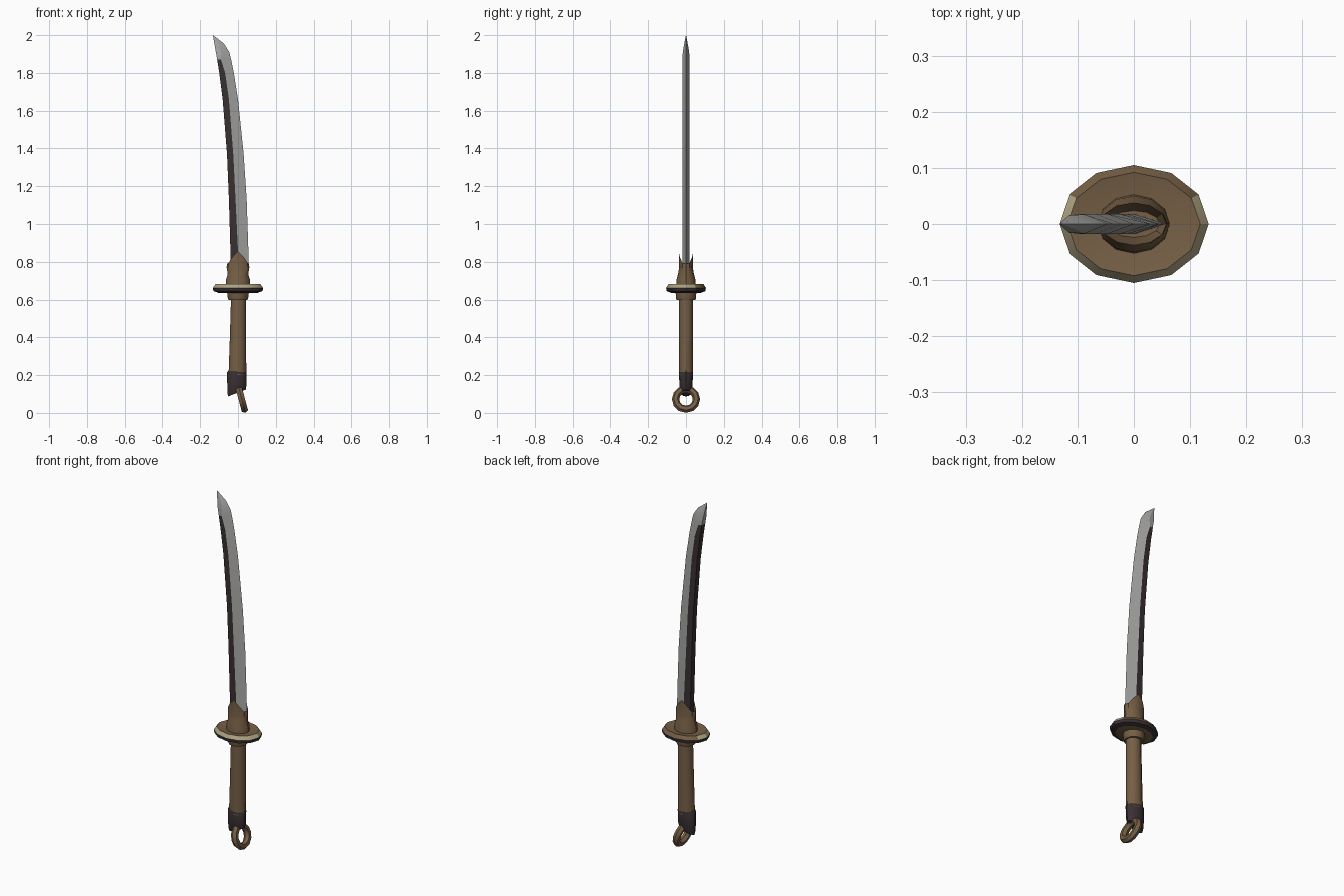
import bpy, bmesh, math

if "Cube" in bpy.data.objects:
    bpy.data.objects.remove(bpy.data.objects["Cube"])


def material(name, r, g, b):
    m = bpy.data.materials.new(name)
    m.diffuse_color = (r, g, b, 1)
    m.use_nodes = True
    m.node_tree.nodes["Principled BSDF"].inputs["Base Color"].default_value = m.diffuse_color
    return m


STEEL = material("light_steel", 0.38, 0.38, 0.37)
DARK = material("dark_iron", 0.04, 0.029, 0.031)
BROWN = material("brown_leather", 0.18, 0.115, 0.06)
TAN = material("worn_tan", 0.42, 0.36, 0.22)


def loft(name, rings, mats, rule=None, angle=35):
    """Skin a list of point rings; rule(row, face) gives the material index."""
    bm = bmesh.new()
    rows = [[bm.verts.new(p) for p in ring] for ring in rings]
    n = len(rows[0])
    tagged = []
    for r, (a, b) in enumerate(zip(rows, rows[1:])):
        for i in range(n):
            j = (i + 1) % n
            tagged.append((bm.faces.new((a[i], a[j], b[j], b[i])), r, i))
    bm.faces.new(rows[0][::-1])
    bm.faces.new(rows[-1])
    if rule:
        for f, r, i in tagged:
            f.material_index = rule(r, i, f)
    bmesh.ops.remove_doubles(bm, verts=bm.verts, dist=1e-5)
    bmesh.ops.recalc_face_normals(bm, faces=bm.faces)
    me = bpy.data.meshes.new(name)
    bm.to_mesh(me)
    bm.free()
    ob = bpy.data.objects.new(name, me)
    bpy.context.collection.objects.link(ob)
    for m in mats:
        me.materials.append(m)
    smooth(ob, angle)
    return ob


def smooth(ob, angle):
    bpy.ops.object.select_all(action='DESELECT')
    ob.select_set(True)
    bpy.context.view_layer.objects.active = ob
    bpy.ops.object.shade_smooth_by_angle(angle=math.radians(angle))


def oval(z, rx, ry, cx=0.0, n=12, zf=None):
    pts = []
    for i in range(n):
        t = 2 * math.pi * i / n
        c, s = math.cos(t), math.sin(t)
        pts.append((cx + rx * c, ry * s, z + (zf(c, s) if zf else 0)))
    return pts


# curved blade: z, spine x, ridge x, edge x, half thickness
sections = [
    (0.70, -0.038, 0.005, 0.056, 0.018),
    (0.86, -0.040, 0.000, 0.055, 0.018),
    (1.13, -0.048, -0.013, 0.046, 0.018),
    (1.37, -0.058, -0.025, 0.030, 0.018),
    (1.66, -0.081, -0.048, 0.000, 0.018),
    (1.80, -0.099, -0.068, -0.022, 0.018),
    (1.87, -0.110, -0.090, -0.036, 0.018),
    (1.91, -0.117, -0.088, -0.046, 0.017),
    (1.955, -0.125, -0.105, -0.074, 0.009),
    (2.00, -0.133, -0.1325, -0.132, 0.0005),
]
blade_rings = [[(xs, -h * 0.9, z), (xr, -h, z), (xe, 0, z), (xr, h, z), (xs, h * 0.9, z)]
               for z, xs, xr, xe, h in sections]
loft("blade", blade_rings, [STEEL, DARK],
     lambda r, i, f: 1 if r < 6 and i in (0, 3, 4) else 0, 15)

# blade collar with a point on each flat side
loft("blade_collar", [
    oval(0.665, 0.064, 0.053),
    oval(0.705, 0.063, 0.050),
    oval(0.735, 0.054, 0.042),
    oval(0.770, 0.060, 0.036),
    oval(0.790, 0.058, 0.038, zf=lambda c, s: 0.065 * s ** 4),
    oval(0.755, 0.046, 0.024),
], [BROWN])

# oval guard: dark below, worn rim in front, brown on top
loft("guard", [
    oval(0.636, 0.105, 0.080),
    oval(0.645, 0.130, 0.102),
    oval(0.662, 0.133, 0.105),
    oval(0.682, 0.118, 0.092),
    oval(0.674, 0.070, 0.055),
], [BROWN, DARK, TAN],
    lambda r, i, f: 1 if r < 2 else
    (2 if r == 2 and f.calc_center_median().y < 0.04 else 0), 30)

# collar under the guard
loft("grip_collar", [
    oval(0.598, 0.050, 0.050),
    oval(0.608, 0.054, 0.053),
    oval(0.640, 0.058, 0.055),
], [BROWN])

# grip
loft("grip", [
    oval(0.20, 0.047, 0.037, -0.003),
    oval(0.40, 0.043, 0.037, 0.000),
    oval(0.61, 0.040, 0.037, 0.003),
], [BROWN])

# dark end cap with a slanted bottom
loft("end_cap", [
    oval(0.105, 0.047, 0.026, -0.006, zf=lambda c, s: 0.018 * c),
    oval(0.125, 0.050, 0.033, -0.006, zf=lambda c, s: 0.016 * c),
    oval(0.215, 0.052, 0.038, -0.006),
    oval(0.222, 0.046, 0.036, -0.006),
], [DARK])

# tilted hanging ring
bpy.ops.mesh.primitive_torus_add(
    major_segments=12, minor_segments=6, major_radius=0.055, minor_radius=0.0195,
    location=(0.020, 0, 0.0725), rotation=(0, math.radians(75), 0))
ring = bpy.context.object
ring.name = "hanging_ring"
ring.data.materials.append(BROWN)
smooth(ring, 35)
